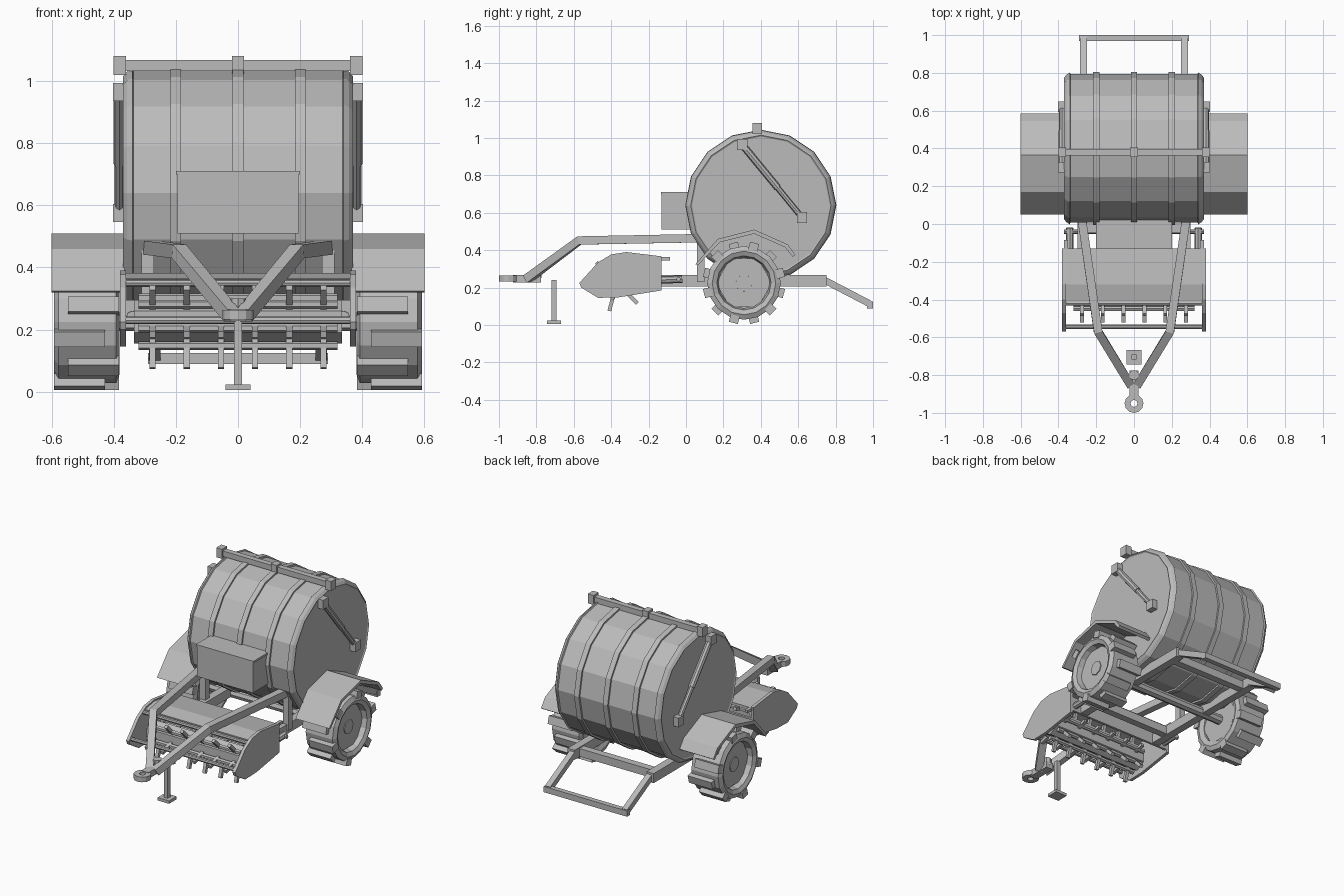
import bpy, bmesh, math
from mathutils import Vector, Matrix

cube = bpy.data.objects.get("Cube")
if cube:
    bpy.data.objects.remove(cube, do_unlink=True)

grey = bpy.data.materials.new("plain grey")
grey.use_nodes = True
grey.diffuse_color = (0.5, 0.5, 0.5, 1)
grey.node_tree.nodes["Principled BSDF"].inputs["Base Color"].default_value = (0.5, 0.5, 0.5, 1)


def finish(name, bm):
    bmesh.ops.recalc_face_normals(bm, faces=bm.faces)
    mesh = bpy.data.meshes.new(name)
    bm.to_mesh(mesh)
    bm.free()
    mesh.materials.append(grey)
    obj = bpy.data.objects.new(name, mesh)
    bpy.context.collection.objects.link(obj)
    return obj


def box(name, centre, size, tilt=0):
    bm = bmesh.new()
    matrix = Matrix.Translation(centre) @ Matrix.Rotation(tilt, 4, 'X') @ Matrix.Diagonal((*size, 1))
    bmesh.ops.create_cube(bm, size=1, matrix=matrix)
    return finish(name, bm)


def beam(name, path, width, height):
    """Rectangular bar with mitred corners; width stays level."""
    pts = [Vector(p) for p in path]
    bm = bmesh.new()
    rings = []
    for i, p in enumerate(pts):
        d = (pts[min(i + 1, len(pts) - 1)] - pts[max(i - 1, 0)]).normalized()
        side = d.cross(Vector((0, 0, 1))).normalized() if abs(d.z) < 0.99 else Vector((1, 0, 0))
        up = side.cross(d)
        rings.append([bm.verts.new(p + side * a * width / 2 + up * b * height / 2)
                      for a, b in ((-1, -1), (1, -1), (1, 1), (-1, 1))])
    for a, b in zip(rings, rings[1:]):
        for k in range(4):
            bm.faces.new((a[k], a[k - 1], b[k - 1], b[k]))
    bm.faces.new(rings[0])
    bm.faces.new(rings[-1])
    return finish(name, bm)


def rod(name, start, end, radius, sides=8):
    a, b = Vector(start), Vector(end)
    bm = bmesh.new()
    turn = (b - a).to_track_quat('Z', 'Y').to_matrix().to_4x4()
    bmesh.ops.create_cone(bm, cap_ends=True, segments=sides, radius1=radius, radius2=radius,
                          depth=(b - a).length, matrix=Matrix.Translation((a + b) / 2) @ turn)
    return finish(name, bm)


def lathe(name, profile, sides, y, z, closed=False):
    """Turn (x, radius) points about an axle parallel to x."""
    bm = bmesh.new()
    rings = [[bm.verts.new((x, y + r * math.cos(math.tau * i / sides), z + r * math.sin(math.tau * i / sides)))
              for i in range(sides)] for x, r in profile]
    pairs = list(zip(rings, rings[1:])) + ([(rings[-1], rings[0])] if closed else [])
    for a, b in pairs:
        for k in range(sides):
            bm.faces.new((a[k], a[k - 1], b[k - 1], b[k]))
    if not closed:
        bm.faces.new(rings[0])
        bm.faces.new(rings[-1])
    return finish(name, bm)


def prism(name, outline, x0, x1):
    """Extrude a (y, z) outline across x."""
    bm = bmesh.new()
    ends = [[bm.verts.new((x, y, z)) for y, z in outline] for x in (x0, x1)]
    bm.faces.new(ends[0])
    bm.faces.new(ends[1])
    for k in range(len(outline)):
        bm.faces.new((ends[0][k], ends[0][k - 1], ends[1][k - 1], ends[1][k]))
    return finish(name, bm)


# Bale chamber with raised hoops
DY, DZ = 0.4, 0.64
lathe("bale_chamber", [(-.365, .37), (-.345, .393), (.345, .393), (.365, .37)], 16, DY, DZ)
for x in (-0.2, 0, 0.2):
    lathe("chamber_hoop", [(x - .017, .39), (x - .017, .404), (x + .017, .404), (x + .017, .39)],
          16, DY, DZ, True)
for s in (-1, 1):
    lathe("chamber_rim", [(s * .335, .39), (s * .34, .402), (s * .358, .39), (s * .37, .375), (s * .36, .36)],
          16, DY, DZ, True)

# Top hinge bar and front box
box("hinge_bar", (0, .38, 1.05), (.78, .035, .035))
for x in (-.38, 0, .38):
    box("hinge_block", (x, .38, 1.05), (.04, .05, .06))
box("twine_box", (0, -.045, .605), (.39, .17, .19))
box("twine_box_lid", (0, -.045, .705), (.4, .175, .012))

# Drawbar hitch and jack
box("hitch_shank", (0, -.85, .247), (.05, .15, .04))
bm = bmesh.new()
rings = []
for z, r in ((.232, .05), (.264, .05), (.264, .018), (.232, .018)):
    rings.append([bm.verts.new((r * math.cos(math.tau * i / 12), -.95 + r * math.sin(math.tau * i / 12), z))
                  for i in range(12)])
for j in range(4):
    for k in range(12):
        bm.faces.new((rings[j - 1][k], rings[j - 1][k - 1], rings[j][k - 1], rings[j][k]))
finish("hitch_eye", bm)
rod("hitch_pin", (0, -.8, .25), (0, -.8, .3), .027)
box("jack_post", (0, -.705, .13), (.027, .027, .22))
box("jack_foot", (0, -.705, .014), (.08, .075, .018))

# Chassis cross members and rear bumper
rod("axle", (-.5, .31, .225), (.5, .31, .225), .03)
for y in (-.02, .68):
    box("cross_member", (0, y, .235), (.6, .045, .05))
box("rear_bumper", (0, .985, .107), (.58, .032, .036))

# Pickup housing, reel and tines
prism("pickup_cover", [(-.41, .365), (-.32, .382), (-.13, .362), (-.13, .345), (-.32, .365), (-.41, .345)], -.36, .36)
box("pickup_back", (0, -.14, .25), (.72, .015, .09))
for y, z in ((-.545, .23), (-.42, .35), (-.04, .245)):
    rod("pickup_crossbar", (-.37, y, z), (.37, y, z), .012)
RY, RZ = -.37, .225
rod("pickup_reel", (-.335, RY, RZ), (.335, RY, RZ), .07, 6)
for row in range(6):
    a = math.tau * (row + .25) / 6
    d = Vector((0, math.cos(a), math.sin(a)))
    hub = Vector((0, RY, RZ))
    bar = hub + d * .08
    rod("tine_bar", bar + Vector((-.32, 0, 0)), bar + Vector((.32, 0, 0)), .014, 6)
    reach = .125 if d.z > .2 and d.y > -.5 else .155
    for k in range(6):
        x = Vector((-.275 + .11 * k, 0, 0))
        beam("pickup_tine", [hub + d * .06 + x, hub + d * reach + x], .02, .02)

WY, WZ = .31, .225
for s, side in ((1, "left_"), (-1, "right_")):
    # Gate ram on the chamber end
    rod(side + "gate_ram", (s * .382, .3, .965), (s * .382, .62, .575), .015)
    rod(side + "ram_sleeve", (s * .382, .3, .965), (s * .382, .49, .734), .019)
    for y, z in ((.3, .965), (.62, .575)):
        box(side + "ram_mount", (s * .38, y, z), (.045, .055, .058))

    # Drawbar arm, chassis rail and rear frame
    beam(side + "drawbar_arm", [(s * .29, .12, .465), (s * .19, -.57, .452), (s * .02, -.85, .245)], .045, .045)
    box(side + "chassis_rail", (s * .275, .31, .237), (.05, .88, .06))
    beam(side + "bumper_arm", [(s * .268, .73, .245), (s * .268, .985, .112)], .036, .036)
    box(side + "rail_post", (s * .29, .08, .35), (.04, .04, .24))

    # Pickup side plate and mount
    prism(side + "pickup_plate", [(-.57, .225), (-.47, .335), (-.4, .377), (-.32, .39), (-.13, .367),
                                  (-.13, .185), (-.36, .148), (-.47, .145), (-.56, .2)], s * .36, s * .38)
    rod(side + "pickup_link", (s * .34, -.16, .24), (s * .34, -.02, .245), .02)
    box(side + "pickup_hook", (s * .36, -.11, .355), (.02, .05, .018))

    # Mudguard
    prism(side + "mudguard", [(.05, .325), (.17, .46), (.365, .51), (.545, .43), (.585, .375),
                              (.57, .365), (.53, .415), (.365, .488), (.18, .442), (.065, .32)], s * .365, s * .6)

    # Wheel with dished rim and staggered lugs
    lathe(side + "tyre", [(s * x, r) for x, r in
                          ((.395, .14), (.382, .17), (.392, .197), (.578, .197), (.592, .17), (.58, .145),
                           (.54, .135))], 16, WY, WZ, True)
    lathe(side + "rim", [(s * x, r) for x, r in
                         ((.4, .15), (.41, .1), (.46, .09), (.5, .105), (.55, .15))], 6, WY, WZ)
    lathe(side + "rim_dish", [(s * .44, .145), (s * .5, .145)], 16, WY, WZ)
    lathe(side + "hub", [(s * .43, .05), (s * .555, .045)], 8, WY, WZ)
    for k in range(12):
        a = math.tau * (k + .5) / 12
        x = .465 if k % 2 else .51
        box(side + "tyre_lug", (s * x, WY + .2 * math.cos(a), WZ + .2 * math.sin(a)), (.165, .05, .042), a - math.pi / 2)
